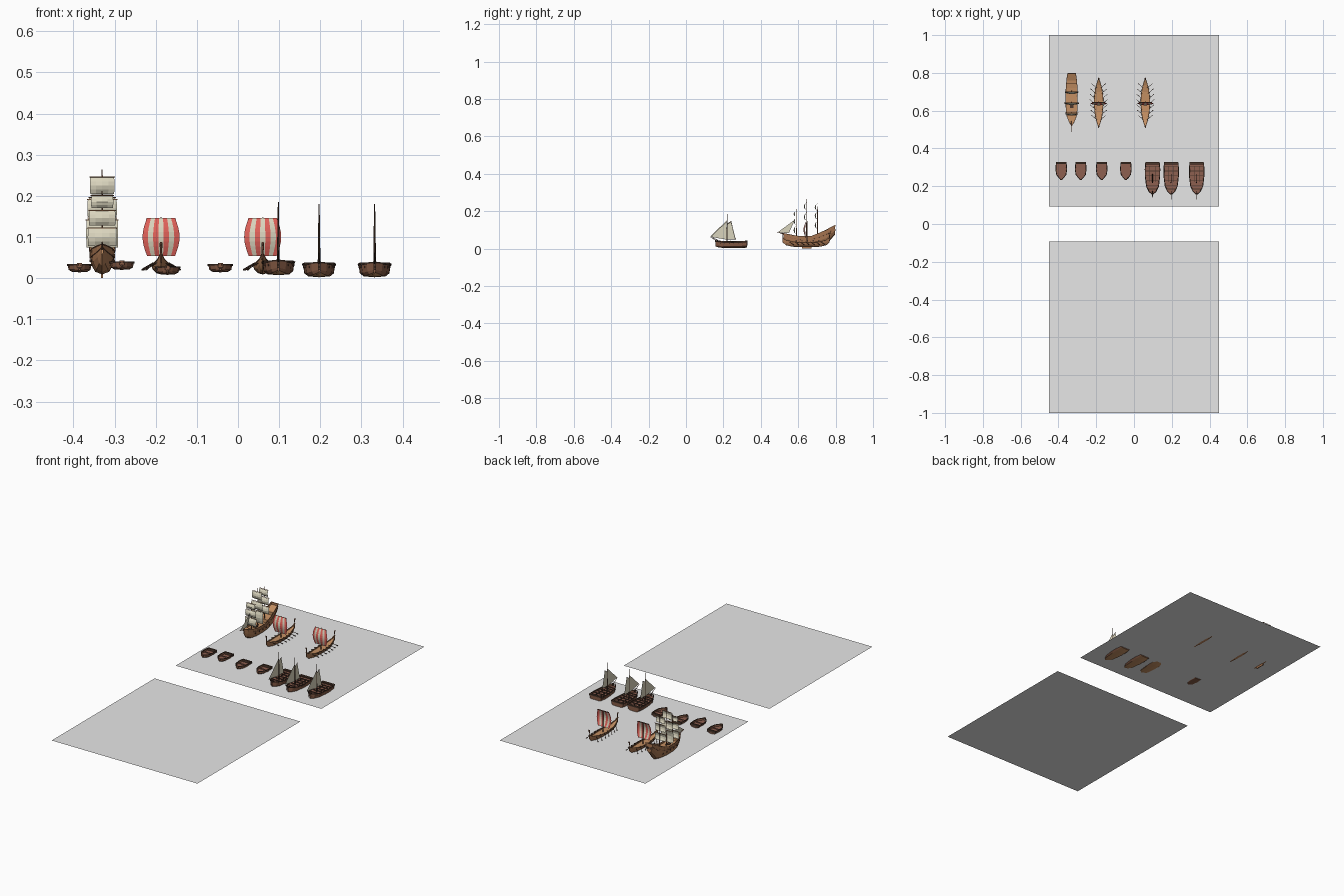
import bpy, bmesh, math
from mathutils import Vector

if "Cube" in bpy.data.objects:
    bpy.data.objects.remove(bpy.data.objects["Cube"])


def material(name, rgb):
    m = bpy.data.materials.new(name)
    m.diffuse_color = (*rgb, 1)
    m.use_nodes = True
    m.node_tree.nodes["Principled BSDF"].inputs["Base Color"].default_value = m.diffuse_color
    return m


GREY = material("board_grey", (0.80, 0.80, 0.80))
TAN = material("light_wood", (0.56, 0.28, 0.125))
BROWN = material("hull_brown", (0.42, 0.195, 0.09))
DARKHULL = material("dark_hull", (0.24, 0.105, 0.06))
DECK = material("red_brown_deck", (0.27, 0.115, 0.08))
DARK = material("dark_trim", (0.075, 0.04, 0.026))
CREAM = material("sail_cream", (0.70, 0.66, 0.51))
RED = material("sail_red", (0.75, 0.12, 0.10))

parts = []  # parts of the ship being built


def finish(name, bm, *mats):
    bmesh.ops.recalc_face_normals(bm, faces=bm.faces)
    me = bpy.data.meshes.new(name)
    bm.to_mesh(me)
    bm.free()
    for m in mats:
        me.materials.append(m)
    ob = bpy.data.objects.new(name, me)
    bpy.context.collection.objects.link(ob)
    parts.append(ob)
    return ob


def skin(bm, rows, closed=False):
    """Join neighbouring rows of points with quads."""
    rows = [[bm.verts.new(p) for p in r] for r in rows]
    n = len(rows[0])
    faces = []
    for a, b in zip(rows, rows[1:]):
        for i in range(n if closed else n - 1):
            j = (i + 1) % n
            faces.append((i, bm.faces.new((a[i], a[j], b[j], b[i]))))
    return rows, faces


def box(name, c, s, mat):
    bm = bmesh.new()
    bmesh.ops.create_cube(bm, size=1)
    for v in bm.verts:
        v.co = Vector([c[k] + v.co[k] * s[k] for k in range(3)])
    return finish(name, bm, mat)


def tube(name, pts, radii, mat, sides=6):
    pts = [Vector(p) for p in pts]
    if not isinstance(radii, (list, tuple)):
        radii = [radii] * len(pts)
    rows, prev, q = [], Vector((0, 0, 1)), None
    for i, p in enumerate(pts):
        t = (pts[min(i + 1, len(pts) - 1)] - pts[max(i - 1, 0)]).normalized()
        turn = prev.rotation_difference(t)
        q = turn @ q if q else turn
        prev = t
        rows.append([p + q @ Vector((math.cos(a), math.sin(a), 0)) * radii[i]
                     for a in (2 * math.pi * k / sides for k in range(sides))])
    bm = bmesh.new()
    rows, _ = skin(bm, rows, True)
    bm.faces.new(rows[0])
    bm.faces.new(rows[-1])
    return finish(name, bm, mat)


def poly(name, pts, mat):
    bm = bmesh.new()
    bm.faces.new([bm.verts.new(p) for p in pts])
    return finish(name, bm, mat)


def square_sail(name, y, z0, z1, w, belly, barrel=0.0, mats=(CREAM,), cols=7, n=4):
    """Sail bulging forward; barrel widens the middle, colours go by column."""
    rows = []
    for k in range(n + 1):
        v = k / n
        b = math.sin(math.pi * v)
        rows.append([(u * (w + barrel * b),
                      y - belly * b * (0.35 + 0.65 * math.cos(u * math.pi / 2)),
                      z0 + (z1 - z0) * v)
                     for u in (2 * i / cols - 1 for i in range(cols + 1))])
    bm = bmesh.new()
    _, faces = skin(bm, rows)
    for i, f in faces:
        f.material_index = i % len(mats)
    return finish(name, bm, *mats)


class Hull:
    """Lofted hull; stations are (y, half width, keel z, rim z), bow first."""

    def __init__(self, name, stations, e, mat, trim, rim=0.0015, bottom=None, n=6):
        self.st, self.e = stations, e
        angles = [math.pi * (k / n - 0.5) for k in range(n + 1)]
        rows = [[(math.copysign(w * abs(math.sin(a)) ** e, a), y,
                  top - (top - keel) * max(math.cos(a), 0) ** e)
                 for a in angles] for y, w, keel, top in stations]
        bm = bmesh.new()
        vs, faces = skin(bm, rows)
        for i, f in faces:  # the two middle strips are the bottom planks
            f.material_index = int(i in (n // 2 - 1, n // 2))
        bm.faces.new(vs[-1])
        finish(name, bm, mat, bottom or mat)
        # rim rail along the top edge
        for s in (-1, 1):
            tube(name + "_rim", [(s * w, y, top) for y, w, _, top in stations], rim, trim, 4)

    def at(self, y):
        for a, b in zip(self.st, self.st[1:]):
            if y <= b[0]:
                t = max(0, (y - a[0]) / (b[0] - a[0]))
                return [p + (q - p) * t for p, q in zip(a, b)]
        return self.st[-1]

    def width(self, y, z):
        _, w, keel, top = self.at(y)
        f = min(max((top - z) / (top - keel), 0), 1)
        return w * (1 - f ** (2 / self.e)) ** (self.e / 2)

    def deck(self, name, profile, mat):
        bm = bmesh.new()
        skin(bm, [[(-self.width(y, z), y, z), (self.width(y, z), y, z)] for y, z in profile])
        finish(name, bm, mat)

    def strake(self, name, h, r, mat):
        """Wale along both sides at a fraction h of the hull height."""
        for s in (-1, 1):
            pts = []
            for y, w, keel, top in self.st:
                z = keel + (top - keel) * h
                pts.append((s * self.width(y, z), y, z))
            tube(name, pts, r, mat, 4)


def place(spots):
    """Move the finished ship to the first spot and copy it to the rest."""
    for k, (x, z) in enumerate(spots):
        for ob in parts:
            o = ob if k == 0 else ob.copy()
            if k:
                bpy.context.collection.objects.link(o)
            o.location = (x, 0, z)
    parts.clear()


# two game boards
for y0, y1 in ((-1.0, -0.093), (0.093, 1.0)):
    bm = bmesh.new()
    skin(bm, [[(-0.45 + 0.09 * i, y0 + (y1 - y0) * j / 10, 0.011) for i in range(11)]
              for j in range(11)])
    finish("game_board", bm, GREY)
parts.clear()

# rowboats
boat = Hull("rowboat_hull", [(0.235, 0.002, 0.005, 0.019), (0.245, 0.013, 0.002, 0.0185),
            (0.262, 0.025, 0, 0.018), (0.29, 0.029, 0, 0.018), (0.325, 0.026, 0, 0.018)],
            0.6, DARKHULL, DARK, 0.0028)
boat.deck("rowboat_floor", [(y, 0.008) for y in (0.238, 0.245, 0.262, 0.29, 0.323)], DECK)
box("rowboat_stern_board", (0, 0.323, 0.014), (0.054, 0.009, 0.012), DARK)
box("rowboat_stem", (0, 0.236, 0.017), (0.012, 0.004, 0.011), DARKHULL)
box("rowboat_bench", (0, 0.285, 0.013), (0.05, 0.008, 0.002), DECK)
place([(-0.385, 0.014), (-0.282, 0.020), (-0.171, 0.008), (-0.043, 0.014)])

# sloops
sloop = Hull("sloop_hull", [(0.157, 0.002, 0.012, 0.038), (0.172, 0.019, 0.007, 0.036),
             (0.20, 0.032, 0.003, 0.033), (0.25, 0.038, 0.002, 0.032),
             (0.29, 0.039, 0.002, 0.033), (0.325, 0.036, 0.005, 0.035)],
             0.55, DARKHULL, DARK, 0.0028, TAN)
sloop.deck("sloop_deck", [(y, 0.025) for y in (0.16, 0.172, 0.2, 0.25, 0.29, 0.324)], DECK)
for y in (0.185, 0.205, 0.232, 0.255, 0.28, 0.303):
    w = sloop.width(y, 0.03)
    box("sloop_beam", (0, y, 0.027), (2 * w, 0.004, 0.004), DARK)
for s in (-1, 1):
    box("sloop_side_rail", (s * 0.014, 0.265, 0.028), (0.003, 0.085, 0.004), DARK)
box("sloop_stern_rail", (0, 0.322, 0.034), (0.074, 0.012, 0.007), DARK)
tube("sloop_mast", [(0, 0.22, 0.02), (0, 0.22, 0.105), (0, 0.22, 0.18)],
     [0.0035, 0.0025, 0.0012], DARK)
tube("sloop_bowsprit", [(0, 0.175, 0.036), (0, 0.13, 0.062)], [0.0022, 0.001], DARK)
tube("sloop_boom", [(0, 0.22, 0.05), (0, 0.266, 0.05)], 0.0014, DARK)
tube("sloop_gaff", [(0, 0.22, 0.128), (0, 0.244, 0.144)], 0.0012, DARK)
poly("sloop_main_sail", [(0, 0.222, 0.051), (0, 0.264, 0.051), (0, 0.242, 0.142),
                         (0, 0.222, 0.129)], CREAM)
poly("sloop_jib", [(0, 0.132, 0.063), (0, 0.216, 0.048), (0, 0.218, 0.145)], CREAM)
place([(0.197, 0), (0.332, 0), (0.098, 0.005)])

# longships with oars and a striped sail
long = Hull("longship_hull", [(0.515, 0.0015, 0.035, 0.06), (0.535, 0.008, 0.018, 0.046),
            (0.57, 0.017, 0.010, 0.037), (0.61, 0.022, 0.009, 0.034),
            (0.645, 0.024, 0.009, 0.033), (0.68, 0.022, 0.009, 0.034),
            (0.715, 0.017, 0.010, 0.037), (0.75, 0.008, 0.018, 0.046),
            (0.768, 0.0015, 0.035, 0.06)], 1.0, BROWN, BROWN)
long.deck("longship_deck", [(y, z) for y, z in ((0.522, 0.046), (0.55, 0.036), (0.59, 0.030),
          (0.645, 0.028), (0.70, 0.030), (0.735, 0.036), (0.762, 0.046))], TAN)
for s, y in ((-1, 0.517), (1, 0.767)):  # curled stem and stern posts
    tube("longship_post", [(0, y - s * 0.012, 0.03), (0, y, 0.05), (0, y, 0.068),
         (0, y - s * 0.002, 0.080), (0, y + s * 0.004, 0.085), (0, y + s * 0.008, 0.08)],
         [0.002, 0.0025, 0.0025, 0.0035, 0.0035, 0.001], DARKHULL)
for k in range(7):
    y = 0.558 + 0.028 * k
    w = long.width(y, 0.036)
    for s in (-1, 1):
        tube("longship_oar", [(s * (w - 0.004), y - 0.006, 0.037),
             (s * (w + 0.015), y + 0.01, 0.026), (s * (w + 0.023), y + 0.017, 0.02)],
             [0.0013, 0.0013, 0.0022], DARK, 4)
tube("longship_mast", [(0, 0.647, 0.015), (0, 0.647, 0.147)], [0.003, 0.002], DARKHULL)
tube("longship_yard", [(-0.036, 0.645, 0.144), (0.036, 0.645, 0.144)], 0.0014, DARKHULL)
square_sail("striped_sail", 0.642, 0.054, 0.146, 0.034, 0.014, 0.011, (RED, CREAM), n=8)
place([(-0.187, 0), (0.06, 0)])

# galleon
ship = Hull("galleon_hull", [(0.522, 0.002, 0.055, 0.082), (0.54, 0.013, 0.030, 0.078),
            (0.57, 0.025, 0.014, 0.072), (0.61, 0.030, 0.009, 0.065), (0.67, 0.031, 0.009, 0.066),
            (0.72, 0.030, 0.012, 0.086), (0.755, 0.027, 0.022, 0.103), (0.775, 0.025, 0.05, 0.114),
            (0.797, 0.021, 0.075, 0.125)], 0.85, BROWN, DARKHULL)
ship.strake("galleon_wale", 0.7, 0.0012, DARKHULL)
ship.deck("galleon_decks", [(0.525, 0.07), (0.54, 0.07), (0.575, 0.068), (0.575, 0.056),
          (0.61, 0.056), (0.67, 0.056), (0.695, 0.056), (0.695, 0.074), (0.72, 0.076),
          (0.745, 0.08), (0.745, 0.096), (0.76, 0.098), (0.796, 0.112)], TAN)
box("galleon_stern_rail", (0, 0.796, 0.122), (0.044, 0.005, 0.007), BROWN)
box("galleon_keel", (0, 0.645, 0.006), (0.005, 0.05, 0.012), BROWN)
box("galleon_hatch", (0, 0.625, 0.058), (0.018, 0.02, 0.005), DARK)
for x in (-0.012, 0, 0.012):
    box("galleon_stern_window", (x, 0.797, 0.10), (0.008, 0.004, 0.012), DARK)
for k in range(5):
    for s in (-1, 1):
        y = 0.59 + 0.03 * k
        box("galleon_gun_port", (s * ship.width(y, 0.042), y, 0.042), (0.004, 0.007, 0.006), DARK)
tube("galleon_bowsprit", [(0, 0.545, 0.072), (0, 0.487, 0.088)], [0.003, 0.0012], DARKHULL)
poly("galleon_outer_jib", [(0, 0.492, 0.088), (0, 0.55, 0.082), (0, 0.582, 0.155)], CREAM)
# masts: position, top, scale of sail widths, sail bands
for y, top, w, bands in (
        (0.590, 0.212, 0.9, ((0.078, 0.120), (0.128, 0.163), (0.170, 0.200))),
        (0.645, 0.264, 1.0, ((0.075, 0.140), (0.148, 0.190), (0.205, 0.245))),
        (0.703, 0.252, 0.9, ((0.105, 0.145), (0.156, 0.195), (0.203, 0.238)))):
    tube("galleon_mast", [(0, y, 0.05), (0, y, top)], [0.0032, 0.0012], DARKHULL)
    for (z0, z1), half in zip(bands, (0.038, 0.035, 0.029)):
        tube("galleon_yard", [(-half * w - 0.002, y - 0.002, z1 + 0.001),
                              (half * w + 0.002, y - 0.002, z1 + 0.001)], 0.0014, BROWN)
        square_sail("galleon_sail", y - 0.005, z0, z1, half * w, 0.010, 0.001, cols=4)
place([(-0.33, 0.0)])
